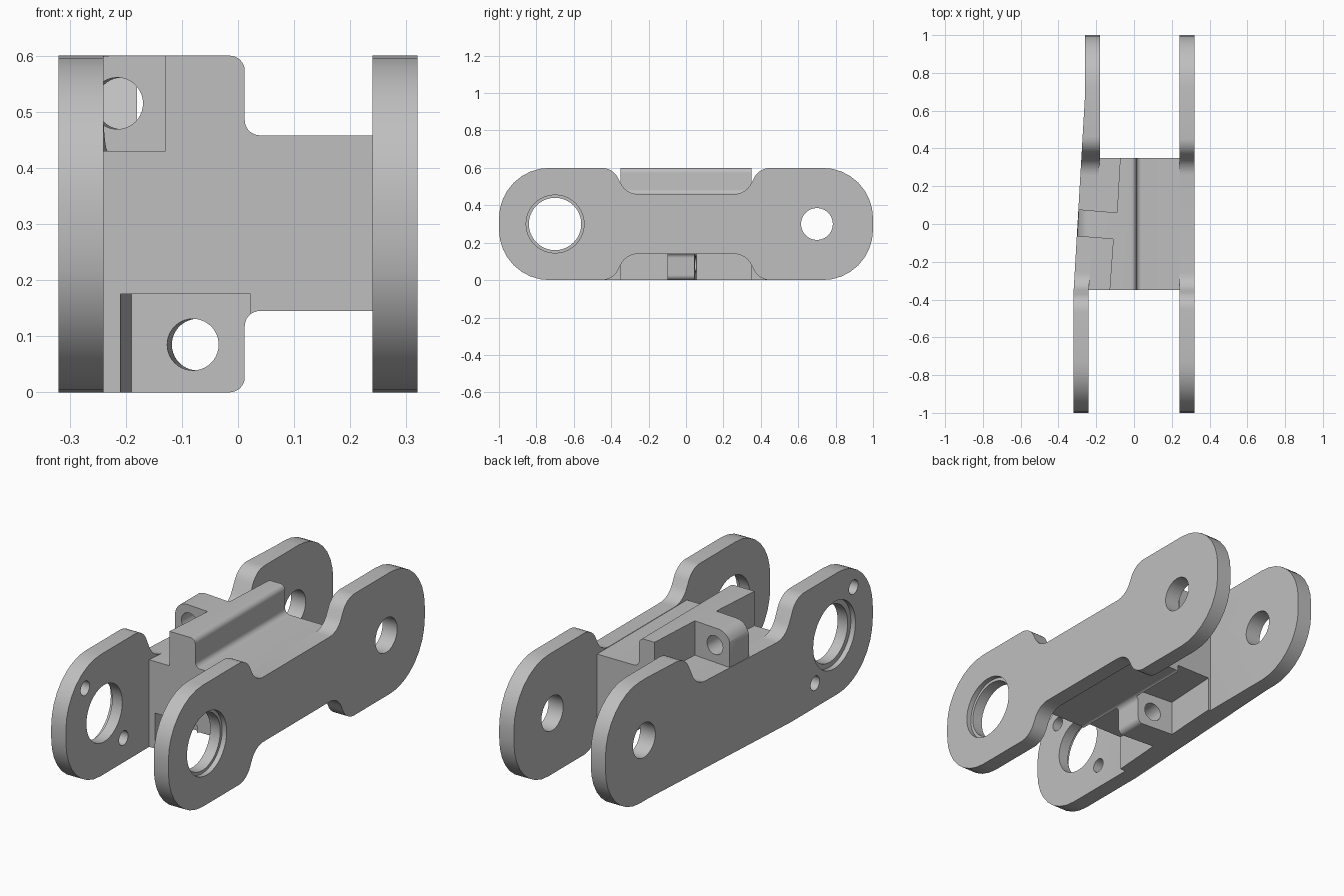
import bpy
import bmesh
import math
from mathutils import Vector, Matrix

cube = bpy.data.objects.get("Cube")
if cube:
    bpy.data.objects.remove(cube, do_unlink=True)

metal = bpy.data.materials.new("machined_grey")
metal.use_nodes = True
GREY = (0.52, 0.52, 0.52, 1)
metal.diffuse_color = GREY
metal.node_tree.nodes["Principled BSDF"].inputs["Base Color"].default_value = GREY


def rounded(corners, steps=8):
    """Outline from (u, v, radius) corners, each replaced by a tangent arc."""
    out = []
    n = len(corners)
    for i, (u, v, r) in enumerate(corners):
        p = Vector((u, v))
        if r == 0:
            out.append(p)
            continue
        a = (Vector(corners[i - 1][:2]) - p).normalized()
        b = (Vector(corners[(i + 1) % n][:2]) - p).normalized()
        half = a.angle(b) / 2
        centre = p + (a + b).normalized() * r / math.sin(half)
        start = p + a * r / math.tan(half) - centre
        end = p + b * r / math.tan(half) - centre
        sweep = start.angle_signed(end)
        for k in range(steps + 1):
            out.append(centre + Matrix.Rotation(-sweep * k / steps, 2) @ start)
    return out


def add_object(name, bm):
    bmesh.ops.recalc_face_normals(bm, faces=bm.faces)
    mesh = bpy.data.meshes.new(name)
    bm.to_mesh(mesh)
    bm.free()
    mesh.materials.append(metal)
    obj = bpy.data.objects.new(name, mesh)
    bpy.context.collection.objects.link(obj)
    return obj


def prism(name, outline, axis, low, high):
    """Extrude an outline along x (y, z), y (x, z) or z (x, y)."""
    place = {"x": lambda u, v: (low, u, v),
             "y": lambda u, v: (u, low, v),
             "z": lambda u, v: (u, v, low)}[axis]
    bm = bmesh.new()
    face = bm.faces.new([bm.verts.new(place(p[0], p[1])) for p in outline])
    moved = bmesh.ops.extrude_face_region(bm, geom=[face])["geom"]
    step = Vector([(high - low) * (axis == c) for c in "xyz"])
    bmesh.ops.translate(bm, vec=step, verts=[g for g in moved if isinstance(g, bmesh.types.BMVert)])
    return add_object(name, bm)


def rod(centre, direction, radius, length):
    """Round cutter along a direction."""
    bm = bmesh.new()
    turn = Vector(direction).to_track_quat("Z", "Y").to_matrix().to_4x4()
    bmesh.ops.create_cone(bm, cap_ends=True, segments=40, radius1=radius, radius2=radius,
                          depth=length, matrix=Matrix.Translation(centre) @ turn)
    return add_object("drill", bm)


def combine(obj, tool, operation="DIFFERENCE"):
    mod = obj.modifiers.new("cut", "BOOLEAN")
    mod.operation = operation
    mod.solver = "EXACT"
    mod.object = tool
    bpy.context.view_layer.update()
    result = bpy.data.meshes.new_from_object(
        obj.evaluated_get(bpy.context.evaluated_depsgraph_get()))
    obj.modifiers.clear()
    obj.data = result
    bpy.data.objects.remove(tool, do_unlink=True)


def drill_plate(plate, x, outer_x, lip):
    """Bearing hole with outer recess in front, pin hole at the rear."""
    combine(plate, rod((x, -0.7, 0.3), (1, 0, 0), 0.14, 0.3))
    combine(plate, rod((outer_x, -0.7, 0.3), (1, 0, 0), lip, 0.05))
    combine(plate, rod((x, 0.7, 0.3), (1, 0, 0), 0.085, 0.3))


END = 0.27      # corner radius of the plate ends
DIP = 0.1       # radius of the waist curves
LEAN = 0.058    # slope of the angled side

# Straight side plate, waisted above and below
upper = [(-1, 0.6, END), (-0.39, 0.6, DIP), (-0.32, 0.46, DIP),
         (0.32, 0.46, DIP), (0.39, 0.6, DIP), (1, 0.6, END)]
lower = [(y, 0.6 - z, r) for y, z, r in reversed(upper)]
straight_plate = prism("straight_plate", rounded(upper + lower), "x", 0.24, 0.32)
drill_plate(straight_plate, 0.28, 0.32, 0.155)

# Cranked side plate: plan shape trimmed by its side outline
plan = [(-0.32, -1.1), (-0.24, -1.1), (-0.24, -0.35), (-0.18, 0.35),
        (-0.18, 1.1), (-0.26, 1.1), (-0.26, 0.67), (-0.32, -0.36)]
cranked_plate = prism("cranked_plate", plan, "z", -0.1, 0.7)
side = [(-1, 0.6, END), (-0.4, 0.6, DIP), (-0.32, 0.43, DIP), (0.32, 0.43, DIP),
        (0.4, 0.6, DIP), (1, 0.6, END), (1, 0, END), (-1, 0, END)]
combine(cranked_plate, prism("trim", rounded(side), "x", -0.6, 0.1), "INTERSECT")
drill_plate(cranked_plate, -0.25, -0.32, 0.165)
for s in (-1, 1):
    combine(cranked_plate, rod((-0.28, -0.7 + 0.15 * s, 0.3 - 0.18 * s), (1, 0, 0), 0.035, 0.3))

# Central bridge with ribs, as one cross-section
R = 0.027
section = [(-0.298, 0.6, 0.07), (0.012, 0.6, R), (0.012, 0.458, R), (0.25, 0.458, 0),
           (0.25, 0.145, 0), (0.012, 0.145, R), (0.012, 0, R), (-0.298, 0, 0)]
bridge = prism("bridge", rounded(section), "y", -0.35, 0.35)
combine(bridge, prism("trim", [(-0.6, -0.6), (-0.332, -0.6), (-0.262, 0.6), (-0.6, 0.6)],
                      "z", -0.1, 0.7))

# Pockets either side of the upper and lower lugs
pockets = [
    ([(-0.5, 0.095), (-0.09, 0.06), (-0.065, 0.5), (-0.5, 0.5)], 0.43, 0.7),
    ([(-0.5, -0.05), (-0.11, -0.08), (-0.14, -0.5), (-0.5, -0.5)], 0.43, 0.7),
    ([(-0.185, 0.06), (0.022, 0.045), (0.022, 0.5), (-0.16, 0.5)], -0.1, 0.175),
    ([(-0.19, -0.085), (0.022, -0.1), (0.022, -0.5), (-0.22, -0.5)], -0.1, 0.175),
]
for outline, low, high in pockets:
    combine(bridge, prism("pocket", outline, "z", low, high))

# Lug holes
for x, z in ((-0.211, 0.515), (-0.075, 0.085)):
    combine(bridge, rod((x, 0, z), (LEAN, 1, 0), 0.046, 0.4))

# Smooth the curves, keep the machined edges sharp
bpy.ops.object.select_all(action="DESELECT")
for part in (straight_plate, cranked_plate, bridge):
    part.select_set(True)
    bpy.context.view_layer.objects.active = part
bpy.ops.object.shade_smooth_by_angle(angle=math.radians(25))
